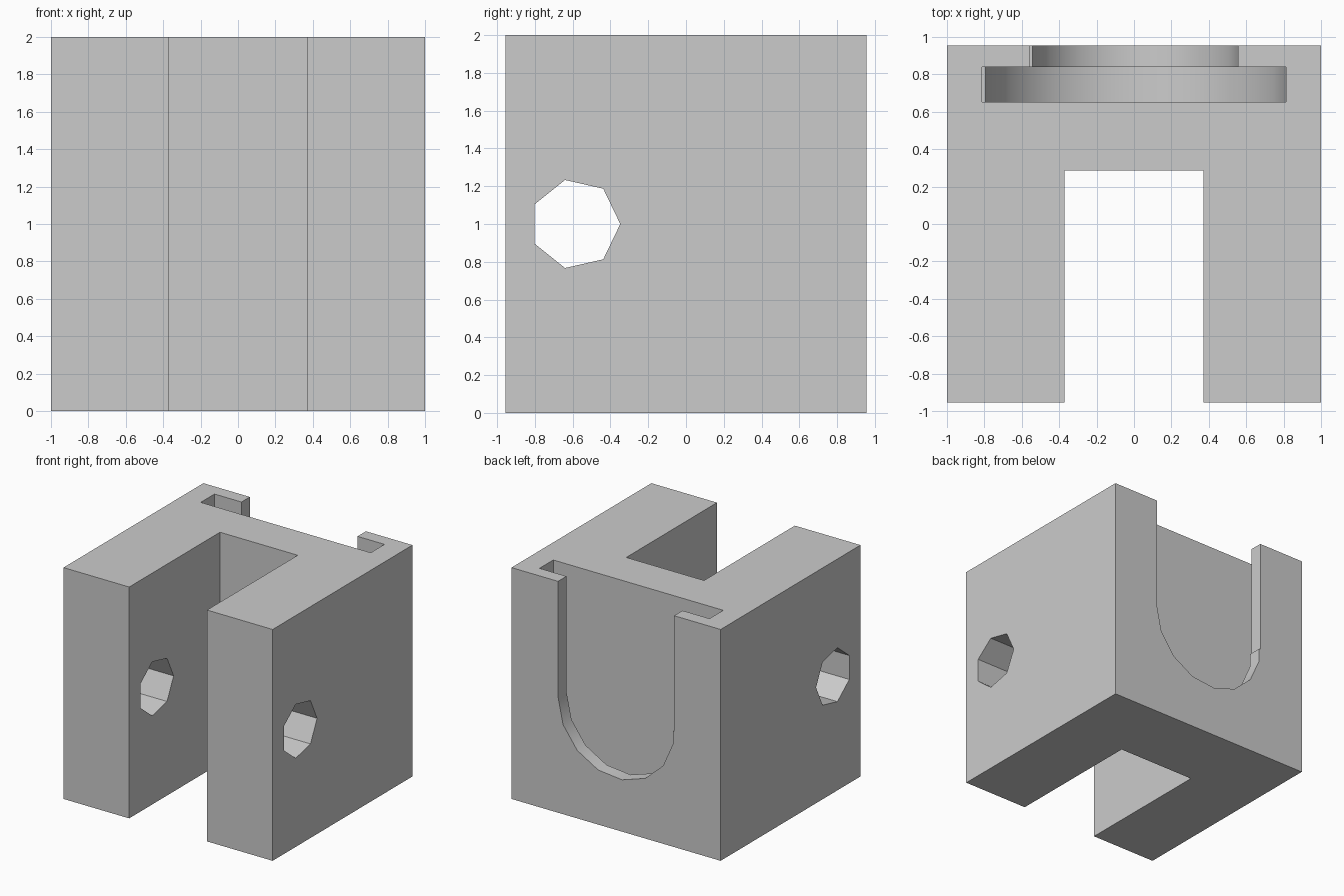
import bpy
import bmesh
from math import cos, sin, tau

cube = bpy.data.objects.get("Cube")
if cube:
    bpy.data.objects.remove(cube, do_unlink=True)

grey = bpy.data.materials.new("light grey")
grey.use_nodes = True
colour = (0.6, 0.6, 0.6, 1)
grey.diffuse_color = colour
grey.node_tree.nodes["Principled BSDF"].inputs["Base Color"].default_value = colour


def prism(name, points, offset):
    """Extrude a closed outline of 3D points along an offset."""
    bm = bmesh.new()
    face = bm.faces.new([bm.verts.new(p) for p in points])
    extruded = bmesh.ops.extrude_face_region(bm, geom=[face])["geom"]
    moved = [v for v in extruded if isinstance(v, bmesh.types.BMVert)]
    bmesh.ops.translate(bm, verts=moved, vec=offset)
    bmesh.ops.recalc_face_normals(bm, faces=bm.faces)
    mesh = bpy.data.meshes.new(name)
    bm.to_mesh(mesh)
    bm.free()
    mesh.materials.append(grey)
    obj = bpy.data.objects.new(name, mesh)
    bpy.context.collection.objects.link(obj)
    return obj


def u_cutter(name, radius, y0, y1):
    """Round-bottomed slot, open at the top."""
    arc = [(radius * cos(tau * k / 15), 1 - radius * sin(tau * k / 15))
           for k in range(8)]
    end_x = arc[-1][0]
    outline = [(radius, 2.2)] + arc + [(end_x, 1), (-radius, 1), (-radius, 2.2)]
    return prism(name, [(x, y0, z) for x, z in outline], (0, y1 - y0, 0))


# Block with the front channel, as one U-shaped plan
depth, inner, channel_end = 0.955, 0.372, 0.285
plan = [(-1, -depth), (-inner, -depth), (-inner, channel_end),
        (inner, channel_end), (inner, -depth), (1, -depth),
        (1, depth), (-1, depth)]
block = prism("slotted_block", [(x, y, 0) for x, y in plan], (0, 0, 2))

# Stepped slot in the back and the seven-sided cross hole
hole = [(-1.2, -0.587 + 0.239 * cos(tau * k / 7), 1 + 0.239 * sin(tau * k / 7))
        for k in range(7)]
cutters = [
    u_cutter("wide_slot_cutter", 0.813, 0.652, 0.84),
    u_cutter("narrow_slot_cutter", 0.555, 0.8, 1.1),
    prism("cross_hole_cutter", hole, (2.4, 0, 0)),
]

bpy.context.view_layer.objects.active = block
block.select_set(True)
for cutter in cutters:
    mod = block.modifiers.new(cutter.name, "BOOLEAN")
    mod.operation = "DIFFERENCE"
    mod.solver = "EXACT"
    mod.object = cutter
    bpy.ops.object.modifier_apply(modifier=mod.name)
    bpy.data.objects.remove(cutter, do_unlink=True)

bpy.ops.object.shade_smooth_by_angle(angle=tau / 12)
